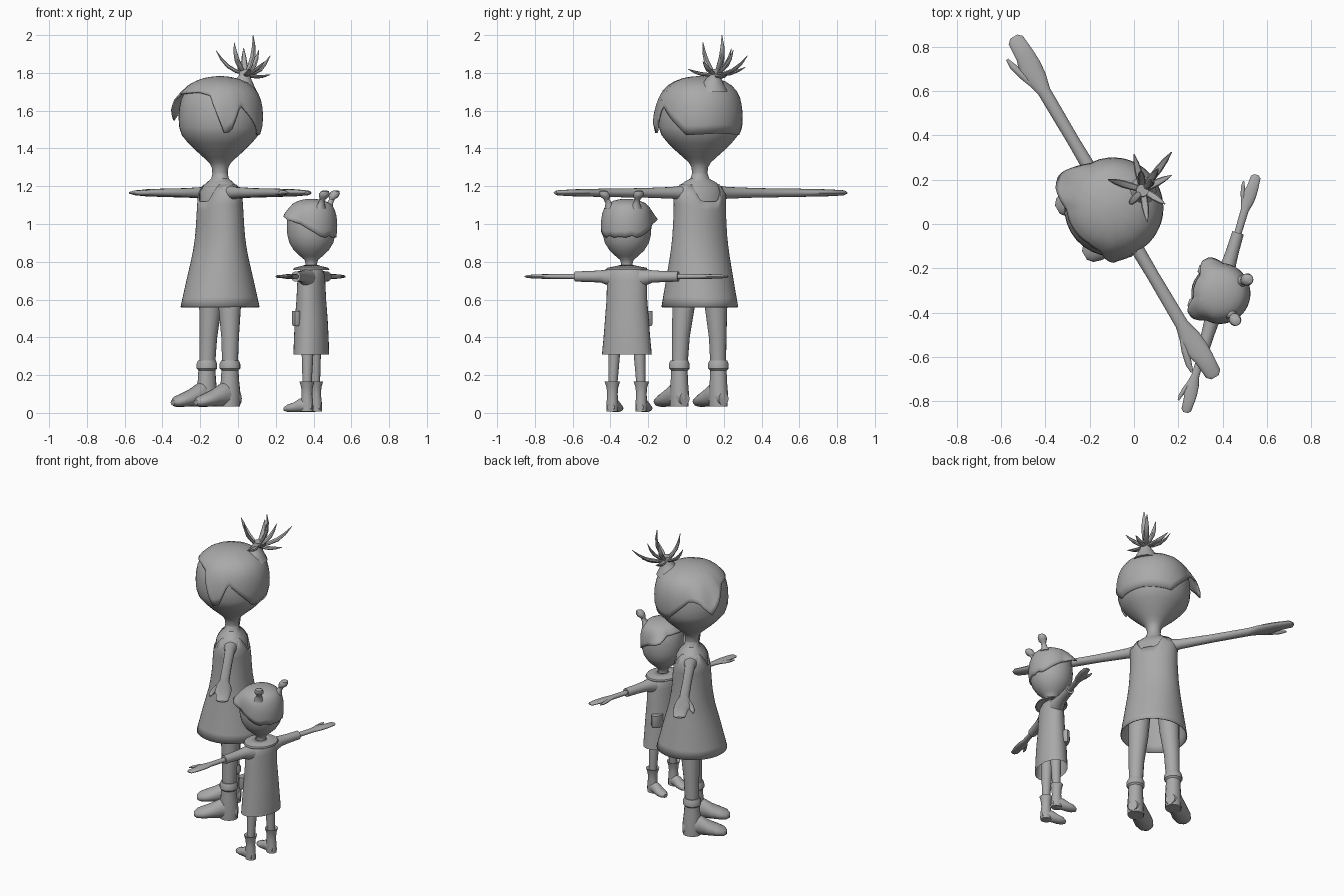
import bpy, bmesh, math
from mathutils import Vector, Matrix

grey = bpy.data.materials.new("plain grey")
grey.diffuse_color = (0.4, 0.4, 0.4, 1)


def placed(x, y, degrees):
    return Matrix.Translation((x, y, 0)) @ Matrix.Rotation(math.radians(degrees), 4, 'Z')


TALL = placed(-0.095, 0.073, -59.4)
SMALL = placed(0.388, -0.313, -106.6)
WORLD = Matrix.Identity(4)


def skin(name, frame, rings, cap0=True, cap1=True, thick=0.0):
    """Bridge equal-length rings of points into one smooth object."""
    bm = bmesh.new()
    vs = [[bm.verts.new(p) for p in r] for r in rings]
    n = len(vs[0])
    for a, b in zip(vs, vs[1:]):
        for i in range(n):
            bm.faces.new((a[i], a[(i + 1) % n], b[(i + 1) % n], b[i]))
    if cap0:
        bm.faces.new(vs[0][::-1])
    if cap1:
        bm.faces.new(vs[-1])
    bmesh.ops.recalc_face_normals(bm, faces=bm.faces)
    me = bpy.data.meshes.new(name)
    bm.to_mesh(me)
    bm.free()
    me.materials.append(grey)
    ob = bpy.data.objects.new(name, me)
    bpy.context.collection.objects.link(ob)
    ob.matrix_world = frame
    if thick:
        mod = ob.modifiers.new("thickness", 'SOLIDIFY')
        mod.thickness = thick
    bpy.ops.object.select_all(action='DESELECT')
    ob.select_set(True)
    bpy.context.view_layer.objects.active = ob
    bpy.ops.object.shade_smooth_by_angle(angle=math.radians(40))
    return ob


def loft(name, frame, rows, axis='z', n=16, **kw):
    """Rows are (x, y, z, a, b): ellipse centre and half sizes across the axis."""
    u, v = {'z': ((1, 0, 0), (0, 1, 0)), 'x': ((0, 1, 0), (0, 0, 1)),
            'y': ((1, 0, 0), (0, 0, 1))}[axis]
    u, v = Vector(u), Vector(v)
    rings = []
    for x, y, z, a, b in rows:
        rings.append([Vector((x, y, z)) + u * a * math.cos(2 * math.pi * i / n)
                      + v * b * math.sin(2 * math.pi * i / n) for i in range(n)])
    return skin(name, frame, rings, **kw)


def interp(table, x):
    """Piecewise-linear lookup of a number in rows sorted by their first value."""
    if x <= table[0][0]:
        return table[0][1]
    for p, q in zip(table, table[1:]):
        if x <= q[0]:
            return p[1] + (q[1] - p[1]) * (x - p[0]) / (q[0] - p[0])
    return table[-1][1]


def hair(name, frame, prof, line, flare, top):
    """Cap that follows the head down to a hairline given by angle from the front."""
    rings, n, m = [], 72, 10
    for j in range(m + 1):
        t = math.sin(j / m * math.pi / 2) if j < m else 0.9995
        ring = []
        for i in range(n):
            d = -180 + 360 * i / n
            low = interp(line, d)
            r = interp(prof, low + (top - low) * t) + 0.008 + interp(flare, d) * (1 - t) ** 2
            a = math.radians(d)
            ring.append((r * math.sin(a), -r * math.cos(a), low + (top + 0.008 - low) * t))
        rings.append(ring)
    skin(name, frame, rings, cap0=False, thick=0.008)


def lathe(name, frame, prof):
    loft(name, frame, [(0, 0, z, r, r) for z, r in prof], n=32)


def arm(prefix, frame, s, z, x0, r0, xw, k):
    """Arm from x0 to wrist xw, then a mitten hand and thumb of scale k."""
    h = lambda x, w, t, y=0: (s * (xw + k * x), y * k, z, w * k, t * k)
    loft(prefix + "_arm_and_hand", frame,
         [(s * x0, 0, z, r0 * 1.4, r0 * 1.3), (s * (x0 + 0.07), 0, z, r0, r0),
          (s * (x0 + xw) / 2, 0, z, r0 * 0.9, r0 * 0.8),
          h(0, .03, .022), h(.07, .048, .02), h(.13, .053, .02), h(.18, .044, .018, .008),
          h(.265, .037, .014, .008), h(.283, .018, .006, .008)], axis='x')
    loft(prefix + "_thumb", frame,
         [h(.05, .012, .012, -.03), h(.11, .018, .015, -.047), h(.17, .015, .012, -.064),
          h(.21, .006, .005, -.07)], axis='x', n=10)


def spike(name, base, tip, r):
    """Curved leaf-like lock tapering to a point."""
    base, tip = Vector(base), Vector(tip)
    d = tip - base
    u = d.cross(Vector((0, 0, 1)))
    u = u.normalized() if u.length > 0.01 else Vector((1, 0, 0))
    v = u.cross(d).normalized()
    rings = []
    for t, w in ((0, .6), (.25, .95), (.5, 1), (.75, .7), (1, .12)):
        c = base + d * t - v * 0.12 * d.length * math.sin(math.pi * t) * (1 if d.z > .1 else .6)
        rings.append([c + (u * math.cos(k * math.pi / 4) + v * .6 * math.sin(k * math.pi / 4)) * r * w
                      for k in range(8)])
    skin(name, WORLD, rings)


# ---------------- tall figure ----------------
head = [(1.22, .05), (1.26, .04), (1.30, .044), (1.325, .058), (1.35, .085), (1.39, .13), (1.43, .17),
        (1.47, .203), (1.51, .216), (1.56, .22), (1.61, .217), (1.66, .207), (1.70, .187),
        (1.73, .158), (1.75, .123), (1.765, .08), (1.772, .04), (1.775, .004)]
lathe("tall_head", TALL, head)
hair("tall_hair_cap", TALL, head,
     [(-180, 1.48), (-130, 1.47), (-120, 1.51), (-88, 1.63), (-75, 1.62), (-60, 1.55), (-40, 1.66), (-25, 1.69),
      (25, 1.70), (45, 1.68), (58, 1.56), (66, 1.47), (75, 1.5), (88, 1.63), (120, 1.51), (130, 1.47), (180, 1.48)],
     [(-95, 0), (-62, .06), (-50, .05), (-30, .01), (40, 0), (62, .025), (90, 0)], 1.775)

# shoulders and dress
loft("tall_shoulders", TALL, [(0, 0, 1.08, .13, .1), (0, 0, 1.17, .14, .095), (0, 0, 1.2, .125, .075),
                              (0, 0, 1.225, .085, .055), (0, 0, 1.24, .052, .045), (0, 0, 1.27, .04, .04)], n=24)
wa = [(.56, .2), (.7, .18), (.85, .16), (.95, .151), (1.08, .145), (1.17, .15), (1.2, .13), (1.225, .09)]
wb = [(.56, .213), (.7, .178), (.85, .138), (.95, .122), (1.08, .114), (1.17, .102), (1.2, .082), (1.225, .06)]
rings = []
for j in range(13):
    ring = []
    for i in range(48):
        a = 2 * math.pi * i / 48
        # neckline dips at front and back, straps rise at the sides
        top = 1.12 + 0.09 * min(1, max(0, (abs(math.cos(a)) - 0.35) / 0.3))
        z = .56 + (top - .56) * j / 12
        ring.append((interp(wa, z) * math.cos(a), interp(wb, z) * math.sin(a), z))
    rings.append(ring)
skin("tall_dress", TALL, rings, cap0=False, cap1=False, thick=0.005)

for s, side in ((-1, "right"), (1, "left")):
    arm("tall_" + side, TALL, s, 1.165, .1, .031, .61, 1.0)
    loft("tall_%s_leg" % side, TALL, [(s * .09, 0, .75, .068, .068), (s * .1, 0, .56, .06, .06),
                                      (s * .113, -.005, .4, .047, .047), (s * .12, -.01, .2, .04, .04)])
    x = s * .12
    loft("tall_%s_boot_shaft" % side, TALL,
         [(x, -.01, .035, .048, .055), (x, -.01, .1, .05, .058), (x, -.01, .17, .045, .05), (x, -.01, .225, .044, .046),
          (x, -.01, .235, .055, .055), (x, -.01, .26, .055, .055), (x, -.01, .278, .047, .047)])
    loft("tall_%s_boot_foot" % side, TALL,
         [(x, .045, .075, .03, .035), (x, .01, .095, .046, .06), (x, -.05, .1, .048, .065), (x, -.11, .08, .056, .046),
          (x, -.16, .068, .058, .036), (x, -.2, .06, .046, .028), (x, -.22, .055, .022, .014)], axis='y')

# tuft of spiky hair on a short stem
loft("tall_tuft_stem", TALL, [(0, .13, 1.70, .085, .085), (0, .14, 1.755, .05, .05), (0, .15, 1.785, .03, .03),
                              (0, .155, 1.82, .028, .028)])
for i, tip in enumerate([(-.117, .2, 1.92), (.08, .19, 2.0), (-.02, .09, 1.96), (.17, .325, 1.89), (0, .315, 1.83),
                         (.06, .01, 1.82), (.14, .09, 1.86), (.17, .22, 1.79), (.03, .24, 1.93), (.11, .25, 1.92)]):
    spike("tall_tuft_spike_%d" % i, (.04, .155, 1.79), tip, .017)

# ---------------- small figure ----------------
head = [(.76, .032), (.79, .03), (.81, .036), (.83, .06), (.86, .092), (.9, .117), (.94, .127), (.98, .13),
        (1.02, .128), (1.055, .122), (1.085, .109), (1.105, .088), (1.117, .058), (1.123, .03), (1.125, .003)]
lathe("small_head", SMALL, head)
line = [(0, 1.075), (30, 1.07), (45, 1.04), (63, 1.02), (85, .995), (106, .965), (128, .935), (140, .928),
        (152, .938), (165, .928), (180, .932)]
flare = [(25, 0), (45, .035), (58, .035), (80, 0)]
hair("small_hair_cap", SMALL, head, [(-d, v) for d, v in line[::-1]] + line,
     [(-d, v) for d, v in flare[::-1]] + flare, 1.125)

# dress, collar
loft("small_dress", SMALL, [(0, 0, .31, .135, .09), (0, 0, .4, .126, .088), (0, 0, .5, .118, .083), (0, 0, .6, .11, .075),
                            (0, 0, .7, .108, .07), (0, 0, .735, .102, .066), (0, 0, .76, .08, .055),
                            (0, 0, .775, .04, .036)], n=32, cap0=False)
loft("small_collar", SMALL, [(0, 0, .758, .112, .095), (0, 0, .768, .106, .09), (0, 0, .775, .07, .06),
                             (0, 0, .782, .036, .036)], n=24, cap0=False, cap1=False, thick=.005)

for s, side in ((-1, "right"), (1, "left")):
    arm("small_" + side, SMALL, s, .722, .1, .018, .39, .6)
    loft("small_%s_sleeve" % side, SMALL,
         [(s * .06, 0, .71, .05, .055), (s * .1, 0, .717, .042, .044), (s * .14, 0, .722, .033, .033),
          (s * .2, 0, .722, .029, .029), (s * .285, 0, .722, .027, .027)], axis='x')
    loft("small_%s_pocket" % side, SMALL,
         [(s * .085, -.052, .46, .036, .022), (s * .085, -.052, .475, .042, .028),
          (s * .083, -.052, .54, .042, .027)], n=12)
    loft("small_%s_leg" % side, SMALL, [(s * .065, 0, .45, .036, .036), (s * .07, 0, .31, .031, .031),
                                        (s * .08, 0, .1, .022, .022)])
    x = s * .08
    loft("small_%s_boot_shaft" % side, SMALL,
         [(x, 0, .008, .03, .034), (x, 0, .06, .03, .033), (x, 0, .1, .028, .028), (x, 0, .135, .031, .031),
          (x, 0, .165, .041, .039), (x, 0, .158, .026, .026)])
    loft("small_%s_boot_foot" % side, SMALL,
         [(x, .03, .03, .02, .02), (x, 0, .042, .03, .036), (x, -.04, .04, .031, .036), (x, -.075, .029, .034, .025),
          (x, -.105, .025, .03, .02), (x, -.125, .021, .015, .011)], axis='y')
    # little hair buns on stalks
    loft("small_%s_hair_bun" % side, SMALL,
         [(s * .068, .065, 1.08, .035, .035), (s * .077, .078, 1.108, .018, .018), (s * .085, .088, 1.13, .015, .015),
          (s * .09, .096, 1.142, .025, .025), (s * .095, .1, 1.158, .028, .028), (s * .098, .104, 1.173, .022, .022),
          (s * .1, .105, 1.178, .01, .01)], n=14)
